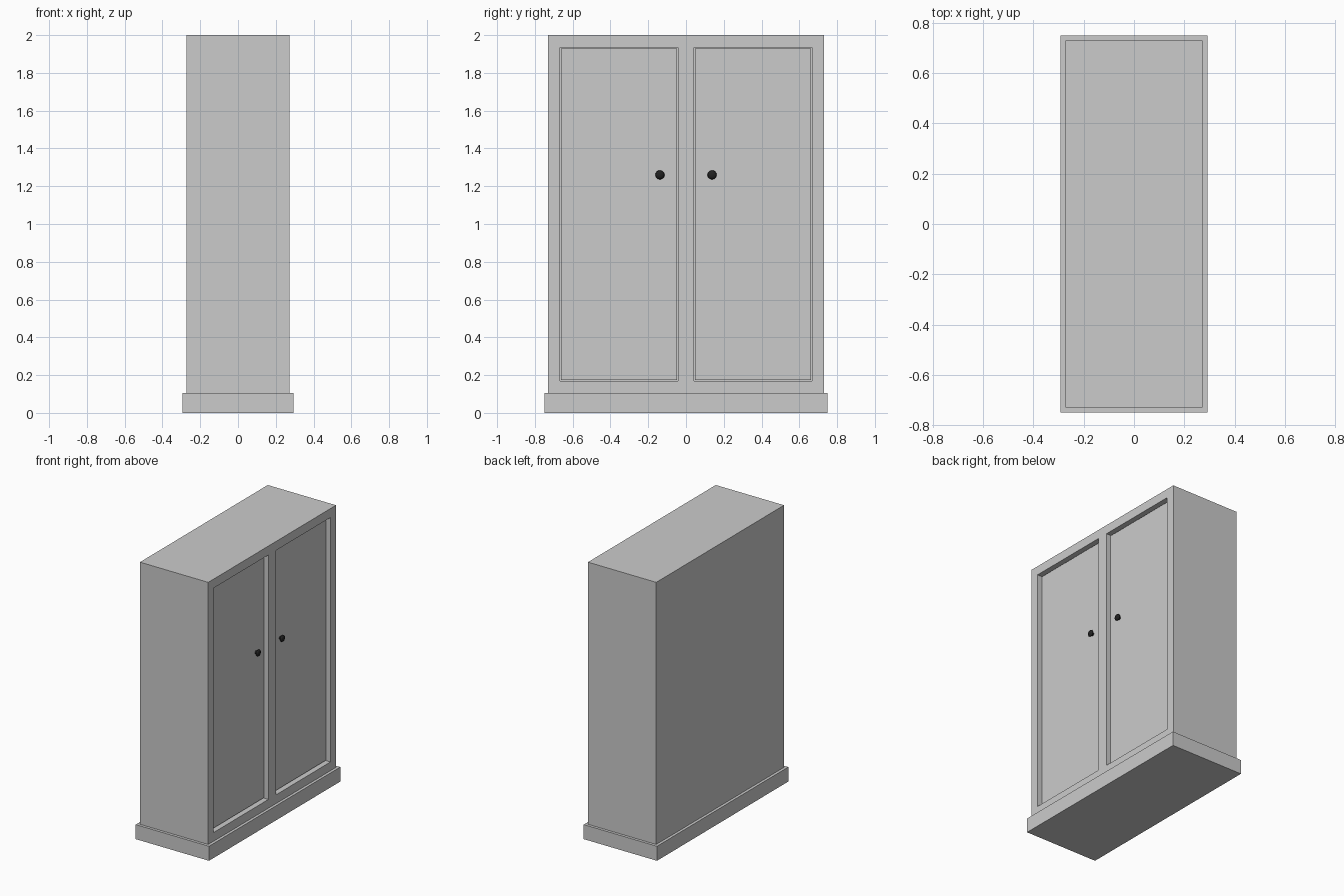
import bpy, bmesh, math
from mathutils import Matrix

if "Cube" in bpy.data.objects:
    bpy.data.objects.remove(bpy.data.objects["Cube"])


def material(name, v):
    m = bpy.data.materials.new(name)
    m.diffuse_color = (v, v, v, 1)
    m.use_nodes = True
    m.node_tree.nodes["Principled BSDF"].inputs["Base Color"].default_value = m.diffuse_color
    return m


def box(name, lo, hi, mat=None):
    bm = bmesh.new()
    bmesh.ops.create_cube(bm, size=1)
    for v in bm.verts:
        v.co = [lo[i] + (v.co[i] + 0.5) * (hi[i] - lo[i]) for i in range(3)]
    return finish(name, bm, mat)


def finish(name, bm, mat=None):
    me = bpy.data.meshes.new(name)
    bm.to_mesh(me)
    bm.free()
    ob = bpy.data.objects.new(name, me)
    bpy.context.collection.objects.link(ob)
    if mat:
        me.materials.append(mat)
    return ob


def knob(name, x, y, z, mat):
    # Turned knob: (distance from door, radius), spun about the x axis
    prof = [(0, 0.013), (0.010, 0.011), (0.013, 0.021), (0.018, 0.024),
            (0.024, 0.021), (0.028, 0.012), (0.030, 0)]
    bm = bmesh.new()
    vs = [bm.verts.new((d, r, 0)) for d, r in prof]
    edges = [bm.edges.new(p) for p in zip(vs, vs[1:])]
    bmesh.ops.spin(bm, geom=vs + edges, cent=(0, 0, 0), axis=(1, 0, 0),
                   angle=math.tau, steps=20, use_merge=True)
    bmesh.ops.remove_doubles(bm, verts=bm.verts, dist=1e-5)
    bmesh.ops.recalc_face_normals(bm, faces=bm.faces)
    bmesh.ops.transform(bm, matrix=Matrix.Translation((x, y, z)), verts=bm.verts)
    for f in bm.faces:
        f.smooth = True
    return finish(name, bm, mat)


door_grey = material("door_grey", 0.64)
black = material("knob_black", 0.015)

FRONT, DOOR_X = 0.273, 0.241      # frame face and recessed door face
Y0, Y1, Z0, Z1 = 0.042, 0.667, 0.168, 1.935   # door opening
GAP = 0.006

# Plinth and carcass
box("plinth", (-0.293, -0.75, 0), (0.293, 0.75, 0.105))
carcass = box("carcass", (-FRONT, -0.73, 0.105), (FRONT, 0.73, 2))

for side, s in (("left", -1), ("right", 1)):
    a, b = sorted((s * Y0, s * Y1))
    # Door opening cut into the carcass
    cutter = box("opening_cutter_" + side, (DOOR_X - 0.02, a, Z0), (0.4, b, Z1))
    cutter.hide_render = True
    mod = carcass.modifiers.new("opening_" + side, 'BOOLEAN')
    mod.operation = 'DIFFERENCE'
    mod.solver = 'EXACT'
    mod.object = cutter
    bpy.context.view_layer.objects.active = carcass
    bpy.ops.object.modifier_apply(modifier=mod.name)
    bpy.data.objects.remove(cutter)
    # Inset door with a thin gap, and its knob
    box("door_" + side, (DOOR_X - 0.02, a + GAP, Z0 + GAP),
        (DOOR_X, b - GAP, Z1 - GAP), door_grey)
    knob("knob_" + side, DOOR_X, s * 0.138, 1.26, black)
